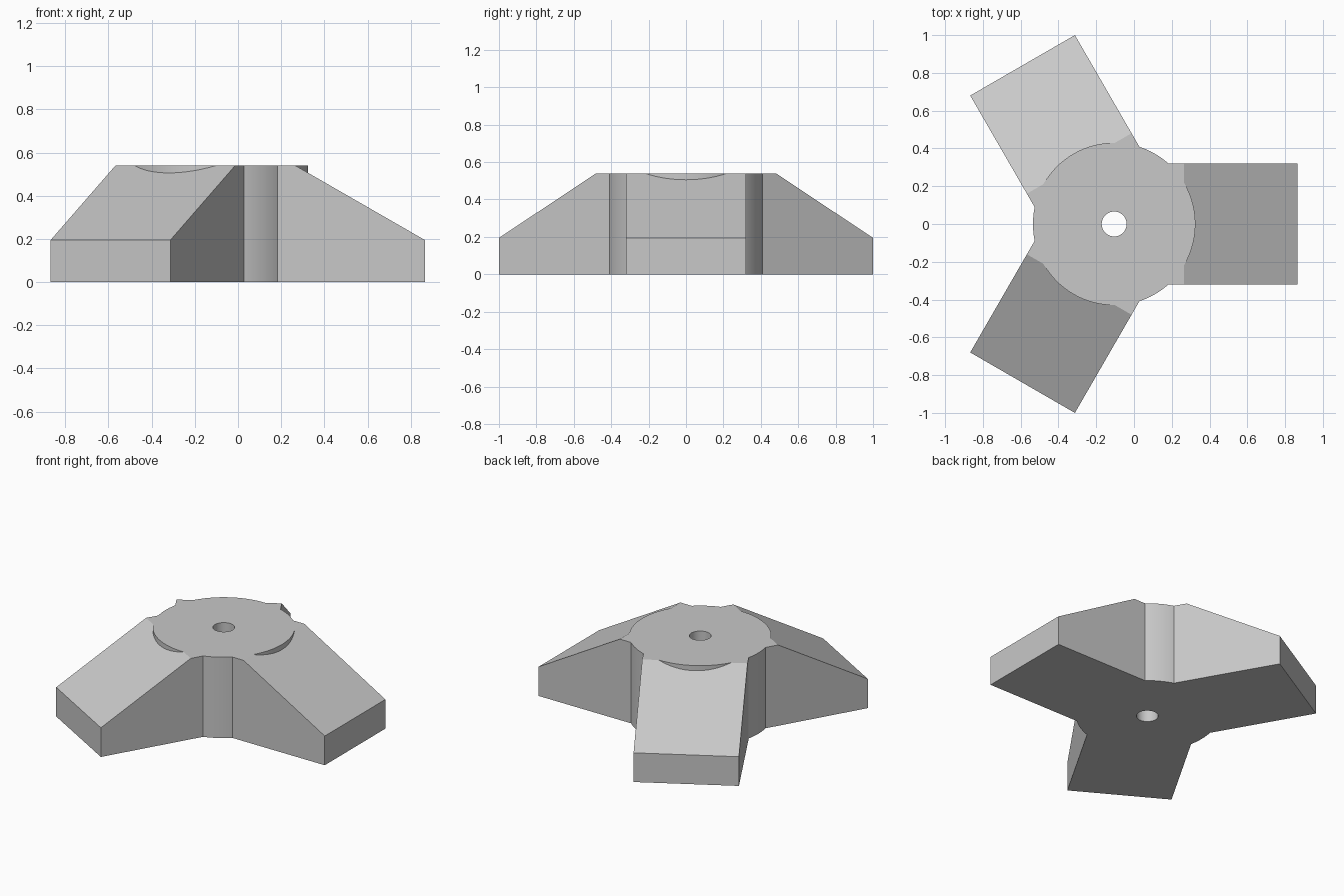
import bpy, bmesh, math
from mathutils import Matrix, Vector

if "Cube" in bpy.data.objects:
    bpy.data.objects.remove(bpy.data.objects["Cube"])

CENTRE = Vector((-0.105, 0, 0))
HEIGHT, HUB_R, HOLE_R = 0.54, 0.43, 0.066
ARM_HALF, ARM_END, ARM_TIP_Z = 0.32, 0.97, 0.195

grey = bpy.data.materials.new("light_grey")
grey.diffuse_color = (0.58, 0.58, 0.58, 1)
grey.use_nodes = True
grey.node_tree.nodes["Principled BSDF"].inputs["Base Color"].default_value = grey.diffuse_color


def finish(bm, name):
    bmesh.ops.recalc_face_normals(bm, faces=bm.faces)
    mesh = bpy.data.meshes.new(name)
    bm.to_mesh(mesh)
    bm.free()
    mesh.materials.append(grey)
    obj = bpy.data.objects.new(name, mesh)
    bpy.context.collection.objects.link(obj)
    return obj


def cylinder(name, radius, z0, z1, sides):
    bm = bmesh.new()
    bmesh.ops.create_cone(bm, cap_ends=True, segments=sides, radius1=radius,
                          radius2=radius, depth=z1 - z0)
    bmesh.ops.translate(bm, verts=bm.verts, vec=CENTRE + Vector((0, 0, (z0 + z1) / 2)))
    return finish(bm, name)


def arm(name, angle):
    # side profile extruded across the arm width
    profile = [(0.19, 0), (ARM_END, 0), (ARM_END, ARM_TIP_Z), (0.37, HEIGHT), (0.19, HEIGHT)]
    bm = bmesh.new()
    face = bm.faces.new([bm.verts.new((x, -ARM_HALF, z)) for x, z in profile])
    ext = bmesh.ops.extrude_face_region(bm, geom=[face])
    verts = [v for v in ext["geom"] if isinstance(v, bmesh.types.BMVert)]
    bmesh.ops.translate(bm, verts=verts, vec=(0, 2 * ARM_HALF, 0))
    bm.transform(Matrix.Translation(CENTRE) @ Matrix.Rotation(angle, 4, "Z"))
    return finish(bm, name)


def combine(target, other, operation):
    bpy.context.view_layer.objects.active = target
    mod = target.modifiers.new("join", "BOOLEAN")
    mod.operation, mod.solver, mod.object = operation, "EXACT", other
    bpy.ops.object.modifier_apply(modifier=mod.name)
    bpy.data.objects.remove(other)


# round hub with three sloping arms
hub = cylinder("three_arm_knob", HUB_R, 0, HEIGHT, 96)
for i in range(3):
    combine(hub, arm("arm", i * math.tau / 3), "UNION")

# centre through-hole
combine(hub, cylinder("hole_cutter", HOLE_R, -0.1, HEIGHT + 0.1, 48), "DIFFERENCE")

bpy.ops.object.select_all(action="DESELECT")
hub.select_set(True)
bpy.context.view_layer.objects.active = hub
bpy.ops.object.shade_smooth_by_angle(angle=math.radians(25))
